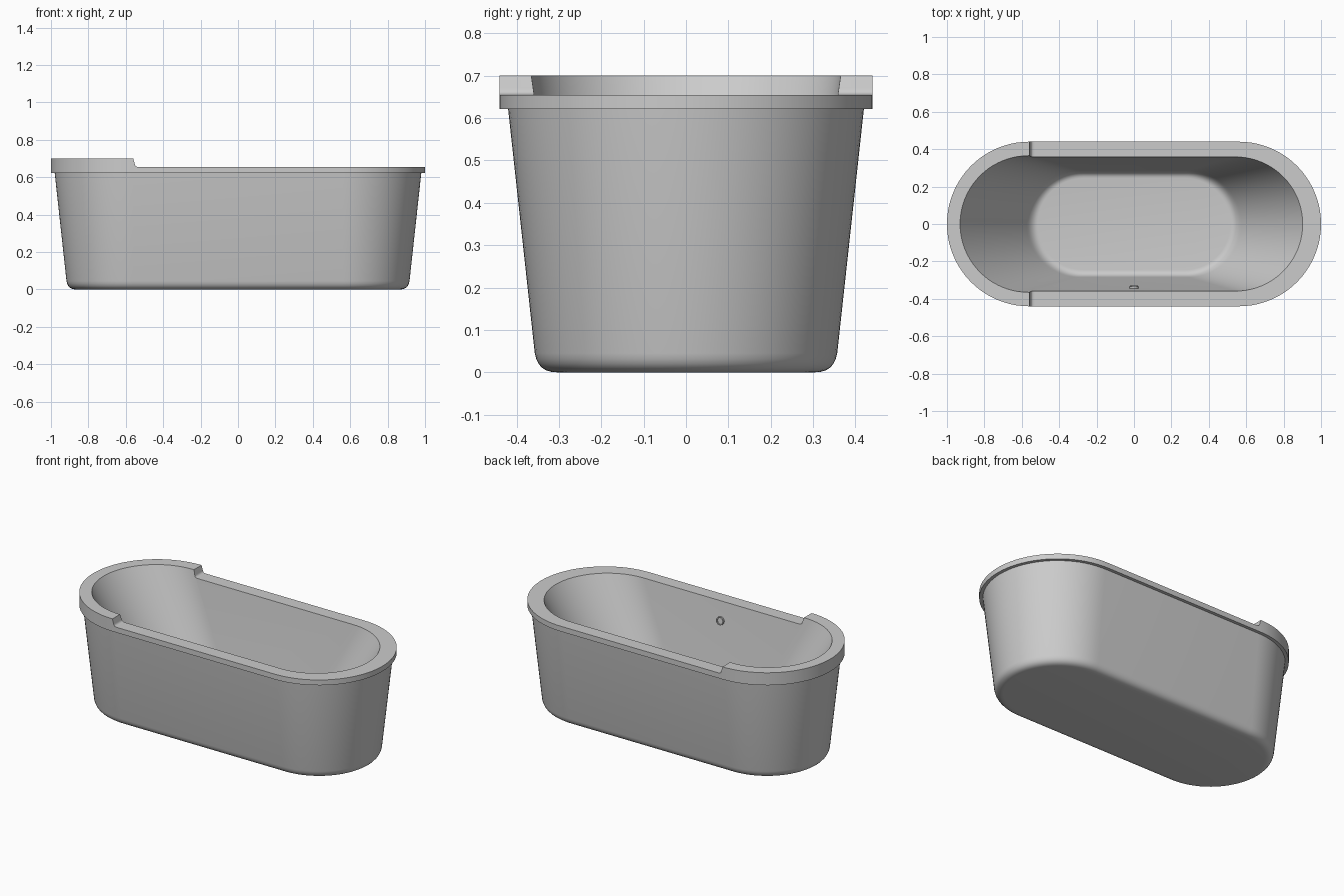
import bpy
import bmesh
from math import pi, sin, cos, radians
from mathutils import Matrix

cube = bpy.data.objects.get("Cube")
if cube:
    bpy.data.objects.remove(cube, do_unlink=True)

enamel = bpy.data.materials.new("pale grey enamel")
enamel.use_nodes = True
colour = (0.6, 0.6, 0.6, 1)
enamel.diffuse_color = colour
enamel.node_tree.nodes["Principled BSDF"].inputs["Base Color"].default_value = colour

ARC = 40  # segments per rounded end


def make_object(name, bm):
    bmesh.ops.recalc_face_normals(bm, faces=bm.faces)
    mesh = bpy.data.meshes.new(name)
    bm.to_mesh(mesh)
    bm.free()
    mesh.materials.append(enamel)
    obj = bpy.data.objects.new(name, mesh)
    bpy.context.collection.objects.link(obj)
    return obj


def select(obj):
    bpy.ops.object.select_all(action='DESELECT')
    obj.select_set(True)
    bpy.context.view_layer.objects.active = obj


def stadium(bm, half, radius, z):
    """Ring with straight sides of +-half and round ends."""
    ring = []
    for side, start in ((1, -pi / 2), (-1, pi / 2)):
        for i in range(ARC + 1):
            a = start + pi * i / ARC
            ring.append(bm.verts.new((side * half + radius * cos(a), radius * sin(a), z)))
    return ring


def fillet(a, b, c, steps=6):
    """Rounded corner from a to c, pulled towards b."""
    result = []
    for i in range(steps + 1):
        t = i / steps
        result.append(tuple((1 - t) ** 2 * p + 2 * t * (1 - t) * q + t * t * r
                            for p, q, r in zip(a, b, c)))
    return result


# Tub shell: (half straight length, end radius, height) from underside to inner floor
outer = fillet((0.56, 0.305, 0), (0.56, 0.35, 0), (0.56, 0.357, 0.045))
rim = [(0.56, 0.42, 0.622), (0.56, 0.44, 0.622), (0.56, 0.44, 0.70), (0.565, 0.365, 0.70)]
inner = fillet((0.29, 0.285, 0.13), (0.27, 0.278, 0.08), (0.27, 0.245, 0.08))

bm = bmesh.new()
rings = [stadium(bm, *section) for section in outer + rim + inner]
for low, high in zip(rings, rings[1:]):
    for i in range(len(low)):
        j = (i + 1) % len(low)
        bm.faces.new((low[i], low[j], high[j], high[i]))
bm.faces.new(rings[0])
bm.faces.new(rings[-1])
tub = make_object("tub_shell", bm)

# Lower the rim everywhere but at the headrest, with a small rounded step
step = [(-0.56, 0.8), (-0.56, 0.70), (-0.552, 0.672)]
step += fillet((-0.551, 0.668), (-0.548, 0.655), (-0.53, 0.655))
step += [(1.2, 0.655), (1.2, 0.8)]
bm = bmesh.new()
profile = bm.faces.new([bm.verts.new((x, -0.6, z)) for x, z in step])
extruded = bmesh.ops.extrude_face_region(bm, geom=[profile])
moved = [v for v in extruded["geom"] if isinstance(v, bmesh.types.BMVert)]
bmesh.ops.translate(bm, verts=moved, vec=(0, 1.2, 0))
cutter = make_object("rim_cutter", bm)
cutter.hide_render = True

cut = tub.modifiers.new("lower rim", 'BOOLEAN')
cut.operation = 'DIFFERENCE'
cut.solver = 'EXACT'
cut.object = cutter
select(tub)
bpy.ops.object.modifier_apply(modifier=cut.name)
bpy.data.objects.remove(cutter, do_unlink=True)
bpy.ops.object.shade_smooth_by_angle(angle=radians(30))

# Overflow outlet on the front inner wall: short round fitting with a recess
bm = bmesh.new()
bmesh.ops.create_cone(bm, cap_ends=True, segments=32, radius1=0.025, radius2=0.025, depth=0.022)
cap = max(bm.faces, key=lambda f: f.calc_center_median().z)
bmesh.ops.inset_region(bm, faces=[cap], thickness=0.006)
pushed = bmesh.ops.extrude_face_region(bm, geom=[cap])
moved = [v for v in pushed["geom"] if isinstance(v, bmesh.types.BMVert)]
bmesh.ops.translate(bm, verts=moved, vec=(0, 0, -0.008))
bmesh.ops.delete(bm, geom=[cap], context='FACES')
bm.transform(Matrix.Translation((0, -0.3425, 0.54)) @ Matrix.Rotation(radians(-82), 4, 'X'))
overflow = make_object("overflow_outlet", bm)
select(overflow)
bpy.ops.object.shade_smooth_by_angle(angle=radians(30))
